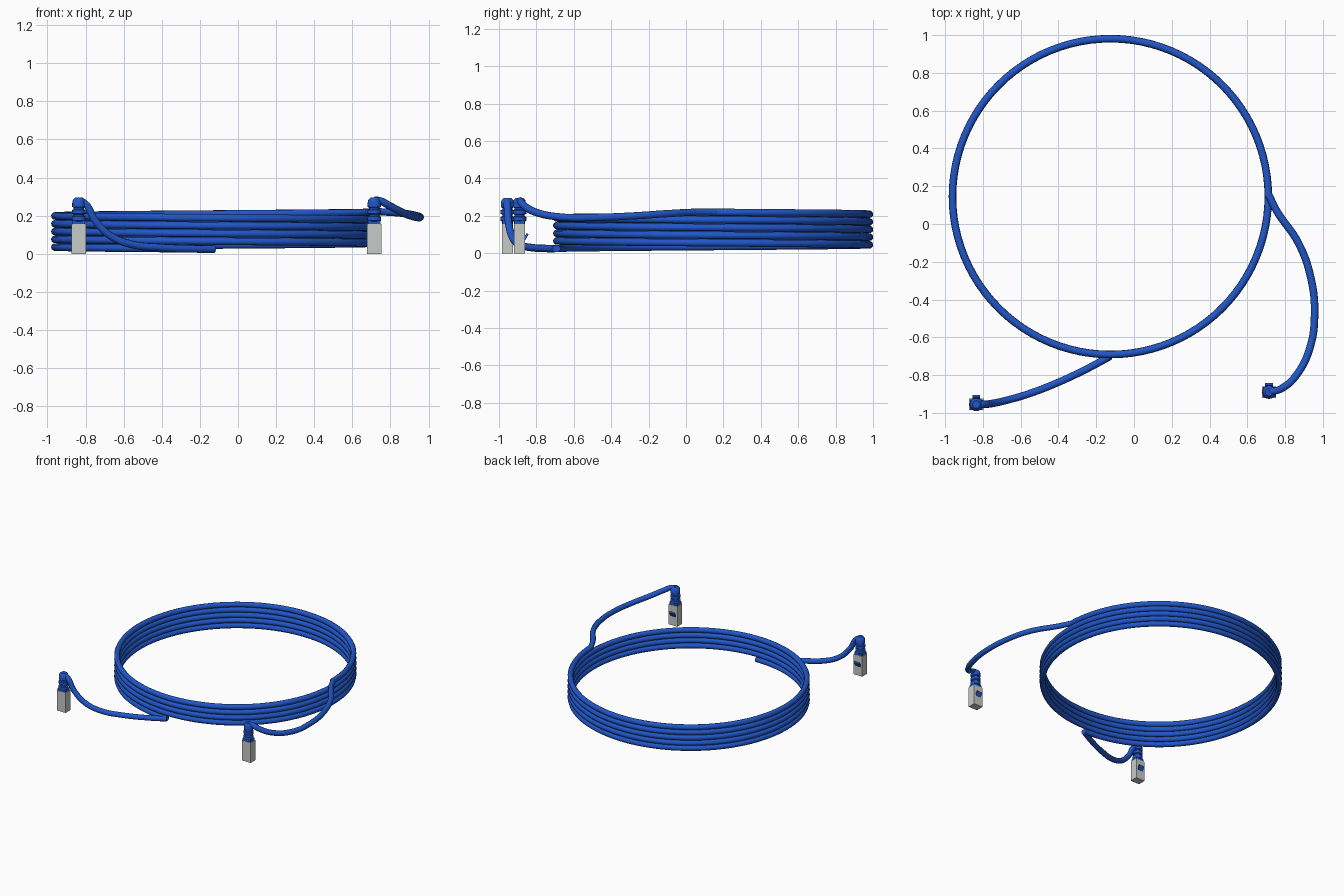
import bpy, bmesh, math
from mathutils import Vector, Matrix

cube = bpy.data.objects.get("Cube")
if cube:
    bpy.data.objects.remove(cube, do_unlink=True)


def make_material(name, rgb):
    mat = bpy.data.materials.new(name)
    mat.use_nodes = True
    colour = (*rgb, 1)
    mat.diffuse_color = colour
    mat.node_tree.nodes["Principled BSDF"].inputs["Base Color"].default_value = colour
    return mat


blue = make_material("cable blue", (0.015, 0.095, 0.58))
grey = make_material("plug grey", (0.58, 0.6, 0.58))

CABLE_R = 0.02
CENTRE = Vector((-0.125, 0.145, 0))
COIL_R = 0.836


def finish(obj, angle):
    bpy.ops.object.select_all(action="DESELECT")
    obj.select_set(True)
    bpy.context.view_layer.objects.active = obj
    if obj.type == "CURVE":
        bpy.ops.object.convert(target="MESH")
    bpy.ops.object.shade_smooth_by_angle(angle=math.radians(angle))


def tube(name, points, smooth_path):
    """Round cable along a list of points."""
    curve = bpy.data.curves.new(name, "CURVE")
    curve.dimensions = "3D"
    curve.bevel_depth = CABLE_R
    curve.bevel_resolution = 3
    curve.use_fill_caps = True
    if smooth_path:
        spline = curve.splines.new("BEZIER")
        spline.bezier_points.add(len(points) - 1)
        for bp, p in zip(spline.bezier_points, points):
            bp.co = p
            bp.handle_left_type = bp.handle_right_type = "AUTO"
        spline.resolution_u = 8
    else:
        spline = curve.splines.new("POLY")
        spline.points.add(len(points) - 1)
        for sp, p in zip(spline.points, points):
            sp.co = (*p, 1)
    curve.materials.append(blue)
    obj = bpy.data.objects.new(name, curve)
    bpy.context.collection.objects.link(obj)
    finish(obj, 50)


def box(name, size, location, mat, tilt=0):
    bm = bmesh.new()
    bmesh.ops.create_cube(bm, size=1, matrix=Matrix.Diagonal((*size, 1)))
    mesh = bpy.data.meshes.new(name)
    bm.to_mesh(mesh)
    bm.free()
    mesh.materials.append(mat)
    obj = bpy.data.objects.new(name, mesh)
    obj.location = location
    obj.rotation_euler.x = tilt
    bpy.context.collection.objects.link(obj)


def lathe(name, profile, location, mat, sides=16):
    """Spin (radius, height) pairs about the vertical axis."""
    bm = bmesh.new()
    rings = []
    for r, z in profile:
        rings.append([bm.verts.new((r * math.cos(a), r * math.sin(a), z))
                      for a in (math.tau * i / sides for i in range(sides))])
    for low, high in zip(rings, rings[1:]):
        for i in range(sides):
            j = (i + 1) % sides
            bm.faces.new((low[i], low[j], high[j], high[i]))
    bm.faces.new(rings[0][::-1])
    bm.faces.new(rings[-1])
    mesh = bpy.data.meshes.new(name)
    bm.to_mesh(mesh)
    bm.free()
    mesh.materials.append(mat)
    obj = bpy.data.objects.new(name, mesh)
    obj.location = location
    bpy.context.collection.objects.link(obj)
    finish(obj, 35)


# Coil: rises clockwise from the front, ending on the left side
TURNS, STEPS = 4.75, 96
Z_START, Z_END = 0.025, 0.219
total = int(TURNS * STEPS)
coil = []
for i in range(total + 1):
    t = i / total
    a = -math.pi / 2 - math.tau * TURNS * t
    coil.append(CENTRE + Vector((COIL_R * math.cos(a), COIL_R * math.sin(a),
                                 Z_START + (Z_END - Z_START) * t)))
tube("cable_coil", coil, False)

# Loose ends running to the plugs
tube("right_cable_end", [
    (-0.835, -0.955, 0.275), (-0.805, -0.955, 0.265), (-0.75, -0.95, 0.175),
    (-0.67, -0.932, 0.095), (-0.56, -0.9, 0.05), (-0.4, -0.838, 0.032),
    (-0.24, -0.762, 0.026), (-0.125, -0.7, 0.025)], True)
tube("left_cable_end", [
    (0.711, 0.16, 0.219), (0.755, 0.07, 0.22), (0.87, -0.1, 0.212),
    (0.935, -0.28, 0.2), (0.956, -0.48, 0.192), (0.93, -0.66, 0.193),
    (0.86, -0.8, 0.218), (0.79, -0.866, 0.255), (0.745, -0.884, 0.278),
    (0.715, -0.885, 0.28)], True)

# Plugs: box body, ribbed sleeve and latch at the back
SLEEVE = [(0.03, 0.15), (0.03, 0.17), (0.036, 0.174), (0.036, 0.195),
          (0.027, 0.199), (0.027, 0.207), (0.036, 0.211), (0.036, 0.23),
          (0.027, 0.234), (0.027, 0.242), (0.035, 0.246), (0.035, 0.266),
          (0.031, 0.284), (0.02, 0.295)]
for side, x, y in (("right", -0.835, -0.955), ("left", 0.715, -0.89)):
    box(side + "_plug_body", (0.076, 0.06, 0.156), (x, y, 0.078), grey)
    box(side + "_plug_collar", (0.066, 0.054, 0.02), (x, y, 0.165), blue)
    lathe(side + "_plug_sleeve", SLEEVE, (x, y, 0), blue)
    box(side + "_plug_latch", (0.042, 0.012, 0.04), (x, y + 0.034, 0.088),
        blue, math.radians(-30))
